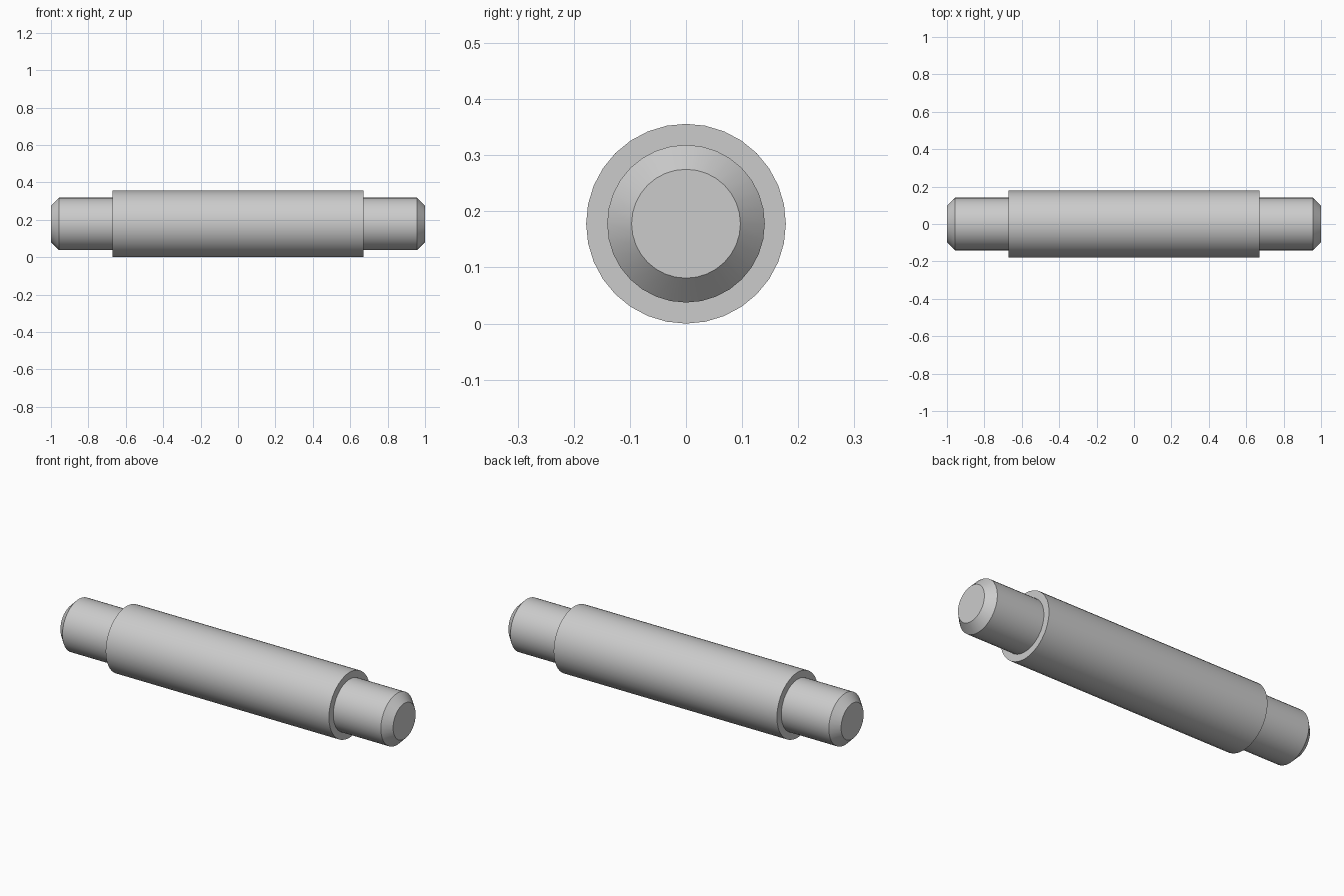
import bpy, bmesh, math
from mathutils import Vector, Matrix

if "Cube" in bpy.data.objects:
    bpy.data.objects.remove(bpy.data.objects["Cube"])

SIDES = 32
AXIS_Z = 0.178

# Right half of the stepped profile: (x, radius)
half = [(0.671, 0.178), (0.671, 0.1405), (0.957, 0.1405), (1.0, 0.097)]
profile = [(-x, r) for x, r in reversed(half)] + half

# Stepped pin: turned around the x axis, with flat caps
bm = bmesh.new()
rings = []
for x, r in profile:
    ring = []
    for i in range(SIDES):
        a = 2 * math.pi * i / SIDES
        ring.append(bm.verts.new((x, r * math.cos(a), AXIS_Z + r * math.sin(a))))
    rings.append(ring)
for a, b in zip(rings, rings[1:]):
    for i in range(SIDES):
        j = (i + 1) % SIDES
        bm.faces.new((a[i], a[j], b[j], b[i]))
bm.faces.new(rings[0])
bm.faces.new(rings[-1])
bmesh.ops.recalc_face_normals(bm, faces=bm.faces)

mesh = bpy.data.meshes.new("stepped_pin")
bm.to_mesh(mesh)
bm.free()
pin = bpy.data.objects.new("stepped_pin", mesh)
bpy.context.collection.objects.link(pin)

# Smooth round sides, crisp shoulders and chamfers
bpy.context.view_layer.objects.active = pin
pin.select_set(True)
bpy.ops.object.shade_smooth_by_angle(angle=math.radians(30))
